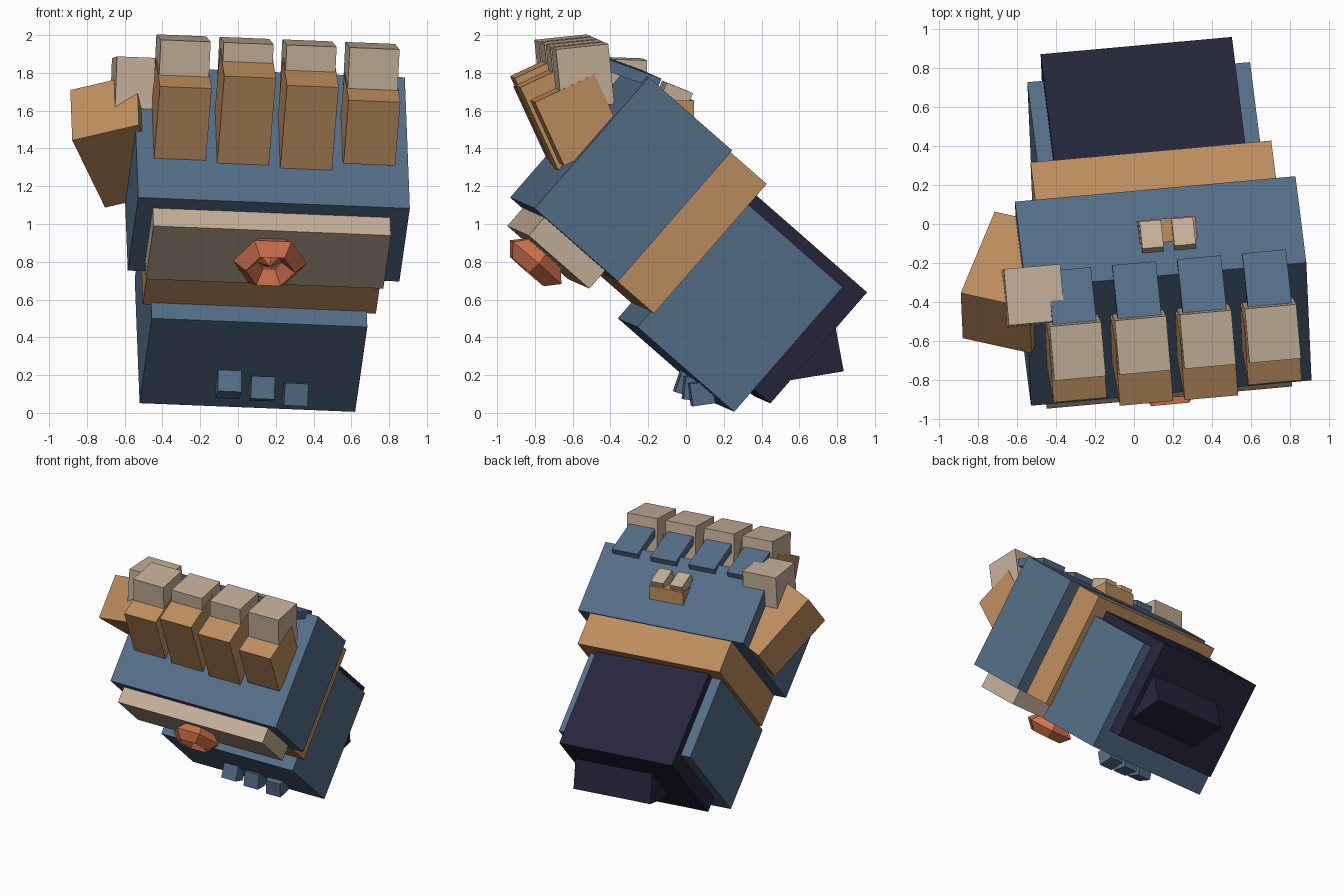
import bpy
import bmesh
from math import radians
from mathutils import Matrix, Vector

cube = bpy.data.objects.get("Cube")
if cube:
    bpy.data.objects.remove(cube, do_unlink=True)


def material(name, rgb):
    m = bpy.data.materials.new(name)
    m.use_nodes = True
    m.diffuse_color = (*rgb, 1)
    m.node_tree.nodes["Principled BSDF"].inputs["Base Color"].default_value = (*rgb, 1)
    return m


BLUE = material("steel blue", (0.089, 0.156, 0.246))
ORANGE = material("tan orange", (0.515, 0.27, 0.112))
CREAM = material("warm cream", (0.552, 0.429, 0.314))
PURPLE = material("dark purple", (0.019, 0.0185, 0.044))
CORAL = material("coral", (0.68, 0.181, 0.08))

# Tilted frame of the whole arm: across, towards the elbow, back of the hand
across = Vector((0.995, 0.09, -0.04)).normalized()
back = Vector((-0.033, 0.656, 0.754))
elbow = back.cross(across).normalized()
back = across.cross(elbow)
FRAME = Matrix.Translation((0, 0, 1)) @ Matrix((across, elbow, back)).transposed().to_4x4()


def finish(name, bm, mat, matrix=Matrix()):
    bmesh.ops.recalc_face_normals(bm, faces=bm.faces)
    mesh = bpy.data.meshes.new(name)
    bm.to_mesh(mesh)
    bm.free()
    mesh.materials.append(mat)
    ob = bpy.data.objects.new(name, mesh)
    bpy.context.collection.objects.link(ob)
    ob.matrix_world = FRAME @ matrix
    return ob


def box(name, mat, center, size, turn=0, axis="X"):
    bm = bmesh.new()
    bmesh.ops.create_cube(bm, size=1)
    bmesh.ops.scale(bm, vec=size, verts=bm.verts)
    return finish(name, bm, mat, Matrix.Translation(center) @ Matrix.Rotation(radians(turn), 4, axis))


def span(name, mat, xs, ys, zs):
    pairs = (xs, ys, zs)
    return box(name, mat, [(a + b) / 2 for a, b in pairs], [b - a for a, b in pairs])


# Palm, wrist and forearm
span("palm", BLUE, (-0.615, 0.83), (-0.74, -0.15), (-0.49, 0.43))
span("wrist_band", ORANGE, (-0.51, 0.73), (-0.16, 0.115), (-0.49, 0.42))
span("forearm", BLUE, (-0.467, 0.68), (0.1, 0.785), (-0.6, 0.275))
span("forearm_core", PURPLE, (-0.385, 0.6), (0.09, 0.908), (-0.438, 0.342))
span("palm_pad", CREAM, (-0.53, 0.733), (-0.66, -0.231), (-0.616, -0.48))

# Wedge at the elbow end
bm = bmesh.new()
ring = [bm.verts.new((-0.11, y, z)) for y, z in ((0.9, 0.1), (1.094, -0.053), (0.9, -0.288))]
face = bm.faces.new(ring)
ext = bmesh.ops.extrude_face_region(bm, geom=[face])["geom"]
bmesh.ops.translate(bm, vec=(0.67, 0, 0), verts=[v for v in ext if isinstance(v, bmesh.types.BMVert)])
finish("elbow_wedge", bm, PURPLE)

# Fingers: lower segment, tip and knuckle plate
TILT = 66
spin = Matrix.Rotation(radians(TILT), 3, "X")
for i, (length, y, z) in enumerate(((0.42, -0.74, -0.21), (0.53, -0.72, -0.235),
                                    (0.5, -0.725, -0.25), (0.37, -0.765, -0.215))):
    x = -0.385 + 0.335 * i
    middle = Vector((x, y, z)) + spin @ Vector((0, 0.175, length / 2))
    box(f"finger_{i + 1}", ORANGE, middle, (0.275, 0.35, length), TILT)
    box(f"fingertip_{i + 1}", CREAM, (x, -0.99, 0.213), (0.265, 0.28, 0.32), 47)
    box(f"knuckle_plate_{i + 1}", BLUE, (x, -0.805, 0.39), (0.225, 0.3, 0.06), 21)

# Thumb
box("thumb", ORANGE, (-0.661, -0.454, 0.152), (0.37, 0.575, 0.353), -23, "Z")
box("thumb_tip", CREAM, (-0.575, -0.707, 0.325), (0.29, 0.29, 0.29), 39)

# Small switch block on the back of the hand
box("switch_base", ORANGE, (0.142, -0.429, 0.423), (0.295, 0.12, 0.13), 41)
for i in range(2):
    box(f"switch_{i + 1}", CREAM, (0.056 + 0.165 * i, -0.513, 0.475), (0.11, 0.15, 0.08), 19)

# Fanned studs under the forearm
for i in range(3):
    box(f"stud_{i + 1}", BLUE, (-0.015 + 0.18 * i, 0.57 + 0.025 * i, -0.63), (0.125, 0.12, 0.12), 23 + 13 * i)

# Faceted emitter under the palm: ring with a pointed core
GEM = Matrix.Translation((0.105, -0.48, -0.68))
bpy.ops.mesh.primitive_torus_add(major_segments=6, minor_segments=4, major_radius=0.13, minor_radius=0.067)
ring = bpy.context.object
ring.name = "emitter_ring"
ring.data.materials.append(CORAL)
for p in ring.data.polygons:
    p.use_smooth = False
ring.matrix_world = FRAME @ GEM
bm = bmesh.new()
bmesh.ops.create_cone(bm, cap_ends=True, segments=6, radius1=0.0, radius2=0.12, depth=0.1)
finish("emitter_core", bm, CORAL, GEM @ Matrix.Translation((0, 0, 0.02)))
